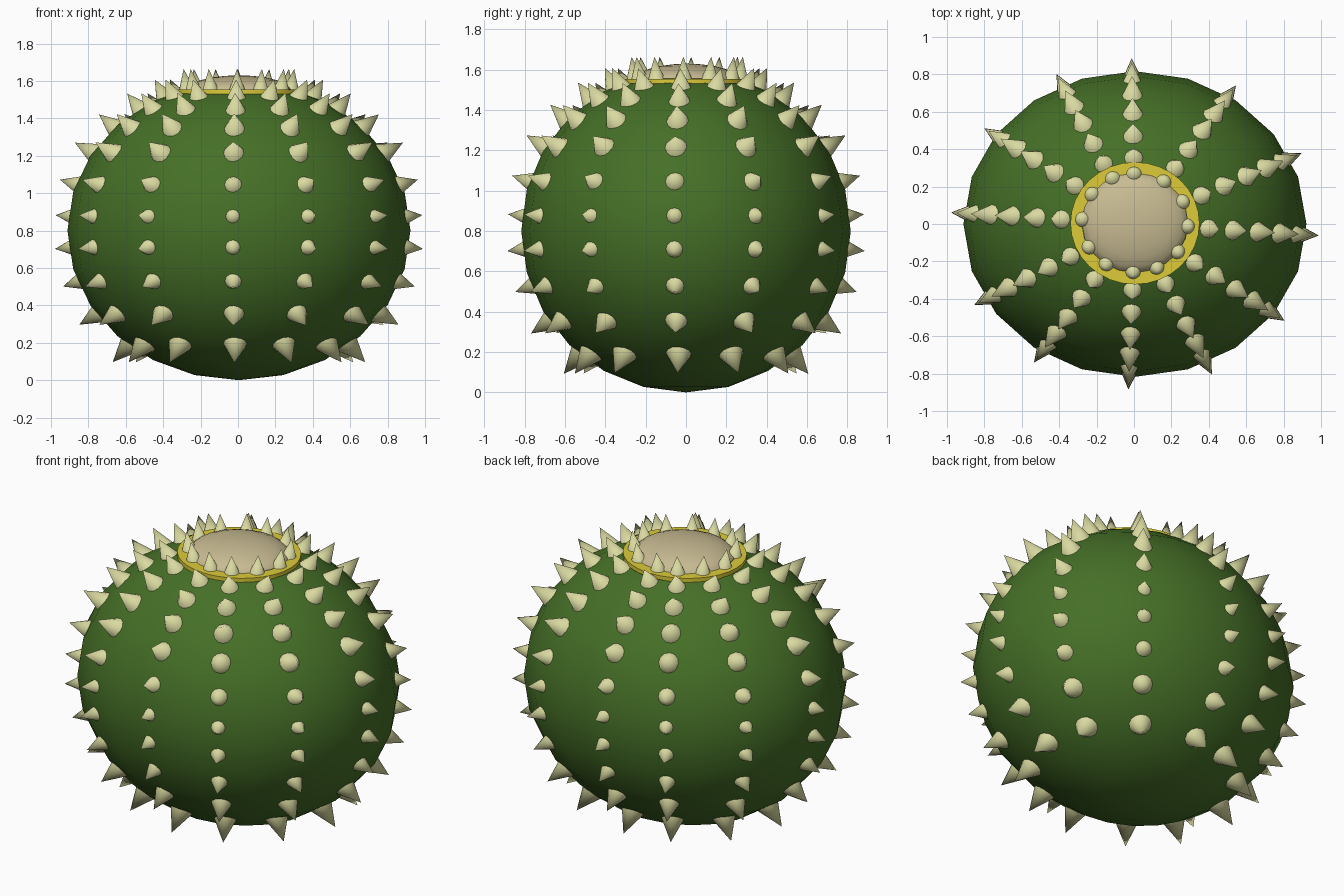
import bpy, bmesh
from math import sin, cos, radians
from mathutils import Vector, Matrix

if "Cube" in bpy.data.objects:
    bpy.data.objects.remove(bpy.data.objects["Cube"])

CX, RX, RY, RZ, CZ = 0.005, 0.917, 0.817, 0.80, 0.80


def material(name, rgb):
    m = bpy.data.materials.new(name)
    m.diffuse_color = (*rgb, 1)
    m.use_nodes = True
    m.node_tree.nodes["Principled BSDF"].inputs["Base Color"].default_value = m.diffuse_color
    return m


green = material("skin_green", (0.06, 0.16, 0.02))
pale = material("spine_pale", (0.70, 0.70, 0.36))
tan = material("wool_tan", (0.58, 0.50, 0.29))
gold = material("ring_gold", (0.72, 0.60, 0.04))


def finish(name, mat, scale=None, angle=40):
    ob = bpy.context.object
    ob.name = name
    if scale:
        ob.scale = scale
        bpy.ops.object.transform_apply(location=False, rotation=False, scale=True)
    ob.data.materials.append(mat)
    bpy.ops.object.shade_smooth_by_angle(angle=radians(angle))
    return ob


# Squat round body
bpy.ops.mesh.primitive_uv_sphere_add(segments=20, ring_count=12, radius=1, location=(CX, 0, CZ))
finish("body", green, (RX, RY, RZ))

# Thin ring plate around the crown
bpy.ops.mesh.primitive_cylinder_add(vertices=32, radius=1, depth=0.024, location=(CX, 0.004, 1.543))
finish("crown_ring", gold, (0.345, 0.327, 1))

# Woolly dome in the crown
bpy.ops.mesh.primitive_uv_sphere_add(segments=20, ring_count=12, radius=1, location=(CX, 0.006, 1.54))
finish("crown_dome", tan, (0.29, 0.272, 0.09))

# Spine columns: angle around the body; rows: (latitude, height above the skin)
columns = [91, 57, 25.5, -4, -36, -65.5, -92, -123, -150.5, 176, 144.5, 115]
rows = [(-50, .125), (-34, .11), (-20, .085), (-6.5, .075), (5.5, .07),
        (18, .09), (31.5, .11), (43.5, .11), (54.5, .105), (64, .10)]


def add_spine(bm, base, direction, height, sink=0.03, slope=0.46):
    d = direction.normalized()
    length = height + sink
    rot = d.to_track_quat('Z', 'Y').to_matrix().to_4x4()
    mid = base + d * (height - length / 2)
    bmesh.ops.create_cone(bm, cap_ends=True, segments=12, radius1=slope * length,
                          radius2=0, depth=length, matrix=Matrix.Translation(mid) @ rot)


def spine_object(name, bm):
    me = bpy.data.meshes.new(name)
    bm.to_mesh(me)
    bm.free()
    ob = bpy.data.objects.new(name, me)
    bpy.context.collection.objects.link(ob)
    bpy.ops.object.select_all(action='DESELECT')
    ob.select_set(True)
    bpy.context.view_layer.objects.active = ob
    finish(name, pale, angle=50)


# Spines on the body
bm = bmesh.new()
for a in map(radians, columns):
    for lat, h in rows:
        t = radians(lat)
        p = Vector((RX * cos(t) * cos(a), RY * cos(t) * sin(a), RZ * sin(t)))
        add_spine(bm, p + Vector((CX, 0, CZ)), p, h)
spine_object("body_spines", bm)

# Upright spines on the crown ring
bm = bmesh.new()
for a in map(radians, columns):
    base = Vector((CX + 0.28 * cos(a), 0.006 + 0.26 * sin(a), 1.555))
    add_spine(bm, base, Vector((0.15 * cos(a), 0.15 * sin(a), 1)), 0.11, 0.015, 0.38)
spine_object("crown_spines", bm)
